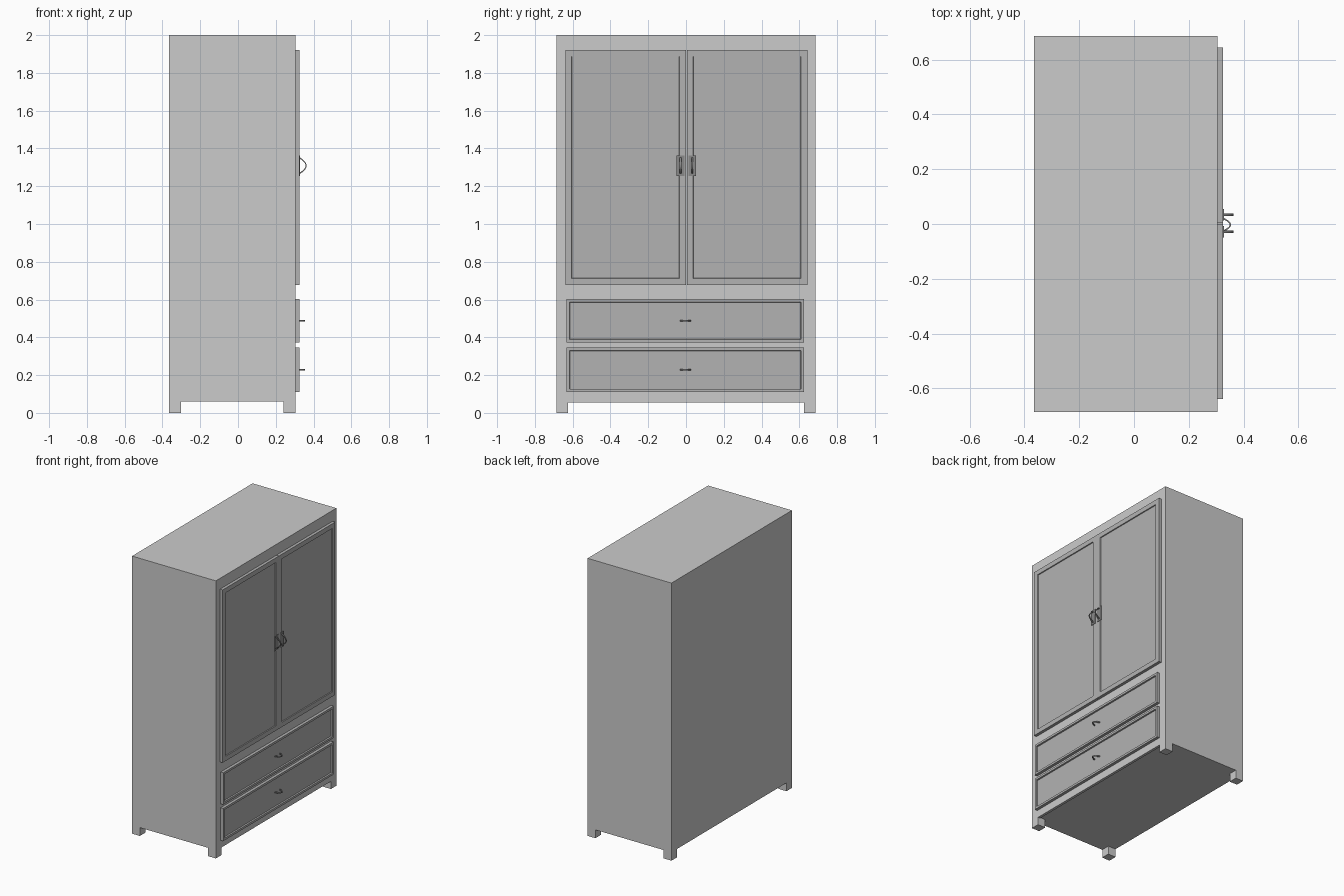
import bpy, bmesh, math
from mathutils import Vector

if "Cube" in bpy.data.objects:
    bpy.data.objects.remove(bpy.data.objects["Cube"])


def material(name, v):
    m = bpy.data.materials.new(name)
    m.diffuse_color = (v, v, v, 1)
    m.use_nodes = True
    m.node_tree.nodes["Principled BSDF"].inputs["Base Color"].default_value = m.diffuse_color
    return m


BODY = material("light grey body", 0.60)
PANEL = material("mid grey panel", 0.45)
METAL = material("dark grey metal", 0.25)


def finish(name, bm, mat):
    bmesh.ops.recalc_face_normals(bm, faces=bm.faces)
    me = bpy.data.meshes.new(name)
    bm.to_mesh(me)
    bm.free()
    me.materials.append(mat)
    ob = bpy.data.objects.new(name, me)
    bpy.context.collection.objects.link(ob)
    return ob


def box_bm(x0, x1, y0, y1, z0, z1):
    bm = bmesh.new()
    bmesh.ops.create_cube(bm, size=1)
    for v in bm.verts:
        v.co = Vector((x1 if v.co.x > 0 else x0,
                       y1 if v.co.y > 0 else y0,
                       z1 if v.co.z > 0 else z0))
    return bm


def box(name, mat, *dims):
    return finish(name, box_bm(*dims), mat)


def framed_panel(name, y0, y1, z0, z1, border, depth):
    """Slab on the +x side with a recessed field inside a flat border."""
    bm = box_bm(0.304, 0.325, y0, y1, z0, z1)
    bm.normal_update()
    front = [f for f in bm.faces if f.normal.x > 0.9]
    bmesh.ops.inset_individual(bm, faces=front, thickness=border)
    bmesh.ops.inset_individual(bm, faces=front, thickness=0.003, depth=-depth)
    return finish(name, bm, PANEL)


def arch_handle(name, y, z, span, x0, x1, width, thick, vertical):
    """Flat strip bent into an arch standing out along +x."""
    n = 14
    bm = bmesh.new()
    rings = []
    for i in range(n + 1):
        t = i / n * 2 - 1
        out = x0 + (x1 - x0) * math.cos(t * math.pi / 2) ** 0.8
        ring = []
        for a, b in ((-1, 0), (1, 0), (1, 1), (-1, 1)):
            along = t * (span / 2 - b * thick)
            side = a * width / 2
            dy, dz = (side, along) if vertical else (along, side)
            ring.append(bm.verts.new((out - b * thick, y + dy, z + dz)))
        rings.append(ring)
    for r, s in zip(rings, rings[1:]):
        for k in range(4):
            bm.faces.new((r[k], r[(k + 1) % 4], s[(k + 1) % 4], s[k]))
    bm.faces.new(rings[0])
    bm.faces.new(rings[-1])
    return finish(name, bm, METAL)


# Cabinet body and front bottom lip
X0, X1, Y0, Y1 = -0.364, 0.304, -0.686, 0.686
box("cabinet_body", BODY, X0, X1, Y0, Y1, 0.06, 2.0)
box("front_lip", BODY, 0.285, X1, Y0 + 0.06, Y1 - 0.06, 0.055, 0.065)

# Four square feet
F = 0.062
for xn, xa in (("back", X0), ("front", X1 - F)):
    for yn, ya in (("left", Y0), ("right", Y1 - F)):
        box(f"{xn}_{yn}_foot", BODY, xa, xa + F, ya, ya + F, 0, 0.06)

# Doors with their handles and backing plates
C = 0.002
for side, s in (("left", -1), ("right", 1)):
    ya, yb = sorted((C + s * 0.002, C + s * 0.641))
    framed_panel(f"{side}_door", ya, yb, 0.677, 1.922, 0.048, 0.006)
    hy = C + s * 0.031
    box(f"{side}_handle_plate", METAL, 0.324, 0.328,
        hy - 0.021, hy + 0.021, 1.255, 1.363)
    arch_handle(f"{side}_door_handle", hy, 1.309, 0.088, 0.326, 0.363,
                0.009, 0.005, True)

# Drawers with their handles
for name, z0, z1 in (("upper", 0.373, 0.602), ("lower", 0.110, 0.345)):
    framed_panel(f"{name}_drawer", -0.632, 0.625, z0, z1, 0.022, 0.010)
    arch_handle(f"{name}_drawer_handle", -0.003, (z0 + z1) / 2 + 0.001, 0.06,
                0.314, 0.354, 0.008, 0.005, False)
